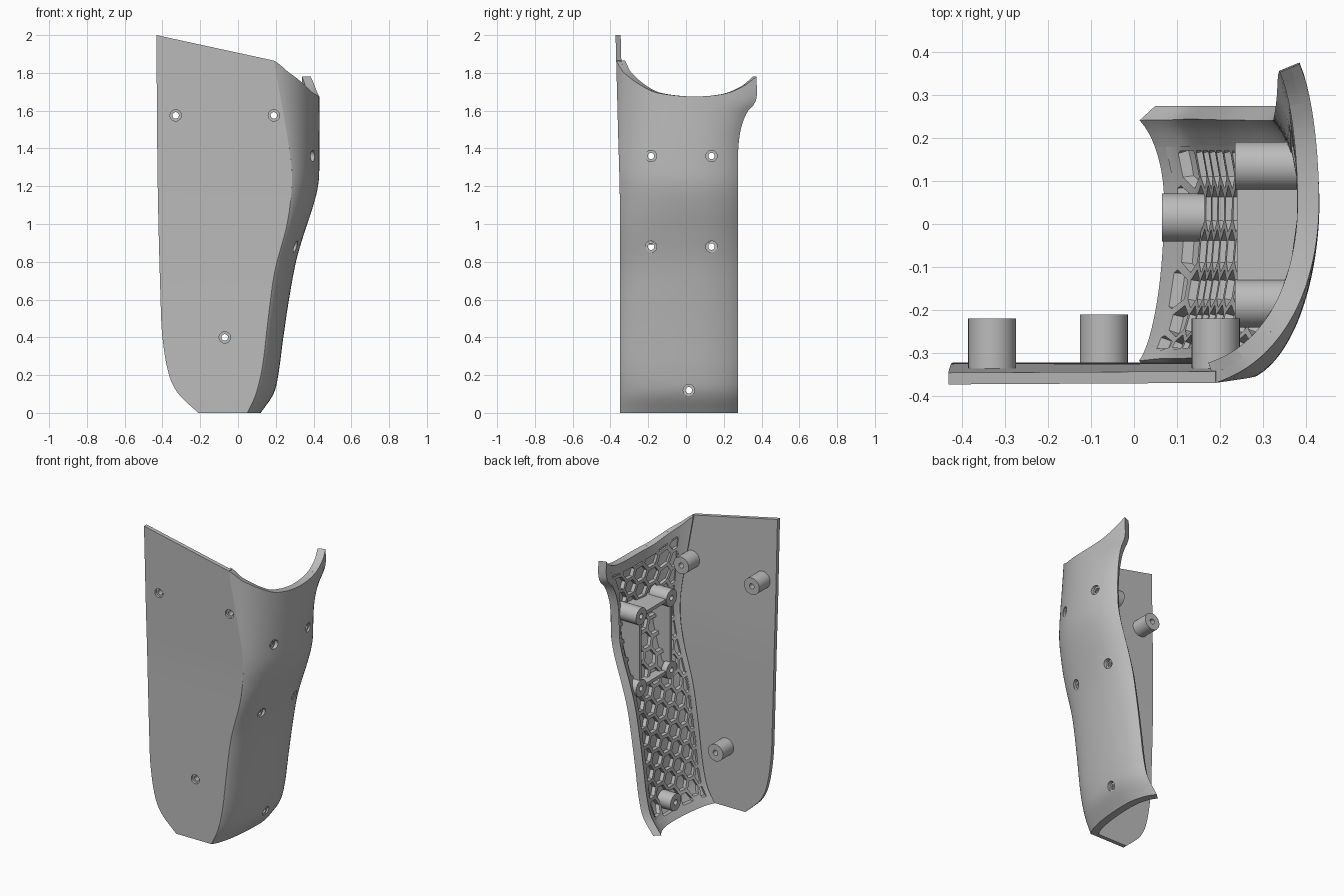
import bpy, bmesh, math
from mathutils import Vector, Matrix

cube = bpy.data.objects.get("Cube")
if cube:
    bpy.data.objects.remove(cube, do_unlink=True)

grey = bpy.data.materials.new("matte_grey")
grey.use_nodes = True
grey.diffuse_color = (0.5, 0.5, 0.5, 1)
grey.node_tree.nodes["Principled BSDF"].inputs["Base Color"].default_value = (0.5, 0.5, 0.5, 1)


def curve(*pts):
    """Smooth function through (t, value) points, clamped at both ends."""
    n = len(pts)

    def slope(i):
        (t0, v0), (t1, v1) = pts[max(i - 1, 0)], pts[min(i + 1, n - 1)]
        return (v1 - v0) / (t1 - t0)

    def f(t):
        t = min(max(t, pts[0][0]), pts[-1][0])
        i = next(k for k in range(n - 1) if t <= pts[k + 1][0])
        (t0, v0), (t1, v1) = pts[i], pts[i + 1]
        h = t1 - t0
        q = (t - t0) / h
        a, b = slope(i) * h, slope(i + 1) * h
        return (v0 * (1 + 2 * q) * (1 - q) ** 2 + a * q * (1 - q) ** 2
                + v1 * q * q * (3 - 2 * q) + b * q * q * (q - 1))
    return f


# Profiles by height
plate_left = curve((0, -.21), (.1, -.315), (.2, -.365), (.4, -.4), (.6, -.41), (1.2, -.425), (2, -.432))
plate_right = curve((0, .05), (.1, .095), (.25, .13), (.5, .16), (.75, .195), (1, .26),
                    (1.2, .285), (1.32, .282), (1.5, .255), (1.865, .19))
shell_max = curve((0, .12), (.1, .188), (.2, .213), (.4, .24), (.6, .27), (.8, .307),
                  (.95, .35), (1.07, .39), (1.18, .42), (1.27, .43), (1.8, .43))
front_y = curve((0, -.35), (1.1, -.35), (1.5, -.36), (2, -.373))
back_y = curve((0, .275), (1.3, .275), (1.4, .277), (1.5, .29), (1.59, .322), (1.65, .37), (1.8, .372))
back_drop = curve((0, .07), (.3, .06), (1.4, .07), (1.7, .045))
rim_z = curve((-.37, 1.865), (-.33, 1.8), (-.2, 1.71), (-.1, 1.685), (.05, 1.675),
              (.2, 1.69), (.3, 1.73), (.37, 1.78))
SKIN, THICK, CREST = 0.025, 0.05, 0.05
PLATE_THICK = 0.027


def arc(t, degrees):
    a = math.radians(degrees)
    return (math.cos(math.asin(min(t, 1) * math.sin(a))) - math.cos(a)) / (1 - math.cos(a))


def side_x(y, z):
    """Outer x of the curved shell."""
    top = shell_max(z)
    if y < CREST:
        e = plate_right(z)
        return e + (top - e) * arc((CREST - y) / (CREST - front_y(z)), 75)
    return top - back_drop(z) * (1 - arc((y - CREST) / (back_y(z) - CREST), 60))


def shell_point(s, w, depth):
    """Point on the shell: s runs front to back, w bottom to rim."""
    u = s ** 1.4
    z = w * rim_z(-.37 + .74 * u)
    y0, y1 = front_y(z), back_y(z)
    y = y0 + (y1 - y0) * u
    e = .002
    ya, yb = max(y - e, y0), min(y + e, y1)
    d = (side_x(yb, z) - side_x(ya, z)) / (yb - ya)
    n = Vector((1, -d, 0)).normalized()
    return Vector((side_x(y, z), y, z)) - n * depth


def finish(name, bm):
    bmesh.ops.recalc_face_normals(bm, faces=bm.faces)
    mesh = bpy.data.meshes.new(name)
    bm.to_mesh(mesh)
    bm.free()
    ob = bpy.data.objects.new(name, mesh)
    bpy.context.collection.objects.link(ob)
    mesh.materials.append(grey)
    return ob


def slab(bm, point, nu, nv):
    """Closed solid from point(u, v, side), side 0 outer and 1 inner."""
    g = [[[bm.verts.new(point(i / nu, j / nv, k)) for j in range(nv + 1)]
          for i in range(nu + 1)] for k in (0, 1)]
    for i in range(nu):
        for j in range(nv):
            for k in g:
                bm.faces.new((k[i][j], k[i + 1][j], k[i + 1][j + 1], k[i][j + 1]))
    o, n = g
    for i in range(nu):
        for j in (0, nv):
            bm.faces.new((o[i][j], o[i + 1][j], n[i + 1][j], n[i][j]))
    for j in range(nv):
        for i in (0, nu):
            bm.faces.new((o[i][j], o[i][j + 1], n[i][j + 1], n[i][j]))


def lathe(bm, profile, origin, axis, steps=32):
    """Closed ring profile of (radius, distance) turned about an axis."""
    rot = Vector(axis).to_track_quat('Z', 'Y').to_matrix().to_4x4()
    m = Matrix.Translation(origin) @ rot
    rings = [[bm.verts.new(m @ Vector((r * math.cos(a), r * math.sin(a), d)))
              for a in (math.tau * k / steps for k in range(steps))] for r, d in profile]
    return rings


def bridge(bm, rings, closed):
    n = len(rings[0])
    pairs = list(zip(rings, rings[1:])) + ([(rings[-1], rings[0])] if closed else [])
    for a, b in pairs:
        for k in range(n):
            bm.faces.new((a[k], a[(k + 1) % n], b[(k + 1) % n], b[k]))
    if not closed:
        bm.faces.new(rings[0])
        bm.faces.new(rings[-1])


def drill(ob, holes, axis):
    """Cut counterbored screw holes; holes hold the outer surface points."""
    bm = bmesh.new()
    for p in holes:
        bridge(bm, lathe(bm, [(.03, -.06), (.03, .016), (.017, .016), (.017, .12)], p, axis), False)
    cutter = finish("hole_cutter", bm)
    cutter.hide_render = True
    mod = ob.modifiers.new("holes", 'BOOLEAN')
    mod.operation, mod.solver, mod.object = 'DIFFERENCE', 'EXACT', cutter
    bpy.context.view_layer.objects.active = ob
    bpy.ops.object.modifier_apply(modifier=mod.name)
    bpy.data.objects.remove(cutter, do_unlink=True)


def post(name, origin, axis, length):
    bm = bmesh.new()
    bridge(bm, lathe(bm, [(.017, 0), (.056, 0), (.056, length), (.017, length)], origin, axis), True)
    return finish(name, bm)


parts = []

# Flat front plate
def plate_point(u, v, k):
    w = v ** 1.5
    zl, zr = 2 * w, 1.865 * w
    x = plate_left(zl) * (1 - u) + plate_right(zr) * u
    z = zl * (1 - u) + zr * u
    return (x, front_y(z) + k * PLATE_THICK, z)

bm = bmesh.new()
slab(bm, plate_point, 4, 48)
plate = finish("front_plate", bm)
plate_holes = [(-.33, 1.575), (.19, 1.575), (-.07, .4)]
drill(plate, [(x, front_y(z), z) for x, z in plate_holes], (0, 1, 0))
parts.append(plate)
for x, z in plate_holes:
    start = front_y(z) + .02
    end = -.22 if z > 1 else -.21
    parts.append(post("plate_post", (x, start, z), (0, 1, 0), end - start))

# Curved side shell
bm = bmesh.new()
slab(bm, lambda u, v, k: shell_point(u, v, k * SKIN), 36, 70)
shell = finish("side_shell", bm)
frame_holes = [(y, z) for y in (-.185, .135) for z in (.88, 1.36)]
shell_holes = frame_holes + [(.015, .12)]
drill(shell, [(side_x(y, z), y, z) for y, z in shell_holes], (-1, 0, 0))
parts.append(shell)

# Thick border inside the shell
S0, S1, W0, W1 = .12, .91, .02, .965
bm = bmesh.new()
for a, b, c, d, nu, nv in ((0, S0, 0, 1, 6, 70), (S1, 1, 0, 1, 4, 70),
                           (S0, S1, 0, W0, 28, 2), (S0, S1, W1, 1, 28, 2)):
    slab(bm, lambda u, v, k: shell_point(a + (b - a) * u, c + (d - c) * v,
                                         THICK if k else SKIN - .002), nu, nv)
parts.append(finish("shell_border", bm))

# Honeycomb ribs, laid out flat, then wrapped onto the shell
WIDE, HIGH, R = .7, 1.75, .066
bm = bmesh.new()
for col in range(9):
    for row in range(-1, 18):
        cx, cy = col * R * 1.5, (row + col % 2 / 2) * R * math.sqrt(3)
        bm.faces.new([bm.verts.new((cx + R * math.cos(k * math.pi / 3),
                                    cy + R * math.sin(k * math.pi / 3), 0)) for k in range(6)])
bmesh.ops.remove_doubles(bm, verts=bm.verts, dist=.001)
for co, no in (((S0 * WIDE, 0, 0), (-1, 0, 0)), ((S1 * WIDE, 0, 0), (1, 0, 0)),
               ((0, W0 * HIGH, 0), (0, -1, 0)), ((0, W1 * HIGH, 0), (0, 1, 0))):
    bmesh.ops.bisect_plane(bm, geom=bm.verts[:] + bm.edges[:] + bm.faces[:],
                           plane_co=co, plane_no=no, clear_outer=True)
cells = [f for f in bm.faces if f.calc_area() > .002]
bmesh.ops.inset_individual(bm, faces=cells, thickness=.011, use_even_offset=True)
floors = bmesh.ops.extrude_discrete_faces(bm, faces=cells)["faces"]
for v in {v for f in floors for v in f.verts}:
    v.co.z = -1
bmesh.ops.delete(bm, geom=floors, context='FACES_ONLY')
for v in bm.verts:
    v.co = shell_point(v.co.x / WIDE, v.co.y / HIGH, SKIN - .002 if v.co.z < -.5 else THICK)
blocked = [f for f in bm.faces if any(
    math.hypot(c.y - y, c.z - z) < .04 for c in [f.calc_center_median()] for y, z in shell_holes)]
bmesh.ops.delete(bm, geom=blocked, context='FACES')
parts.append(finish("honeycomb_ribs", bm))

# Screw posts on the shell
for y, z in shell_holes:
    tip = .235 if z > .5 else .065
    parts.append(post("shell_post", (tip, y, z), (1, 0, 0), side_x(y, z) - .03 - tip))

# Rectangular frame joining the four upper posts
bm = bmesh.new()
for a, b in ((0, 1), (2, 3), (0, 2), (1, 3)):
    (ya, za), (yb, zb) = frame_holes[a], frame_holes[b]
    along = Vector((0, yb - ya, zb - za)).normalized()
    across = Vector((0, along.z, -along.y)) * .011
    def wall_point(u, v, k):
        t = .1 + .8 * u
        y, z = ya + (yb - ya) * t, za + (zb - za) * t
        x = .24 + (side_x(y, z) - .018 - .24) * v
        return Vector((x, y, z)) + across * (2 * k - 1)
    slab(bm, wall_point, 12, 1)
parts.append(finish("post_frame", bm))

# Smooth shading with sharp edges kept
bpy.ops.object.select_all(action='DESELECT')
for ob in parts:
    ob.select_set(True)
bpy.context.view_layer.objects.active = plate
bpy.ops.object.shade_smooth_by_angle(angle=math.radians(30))
